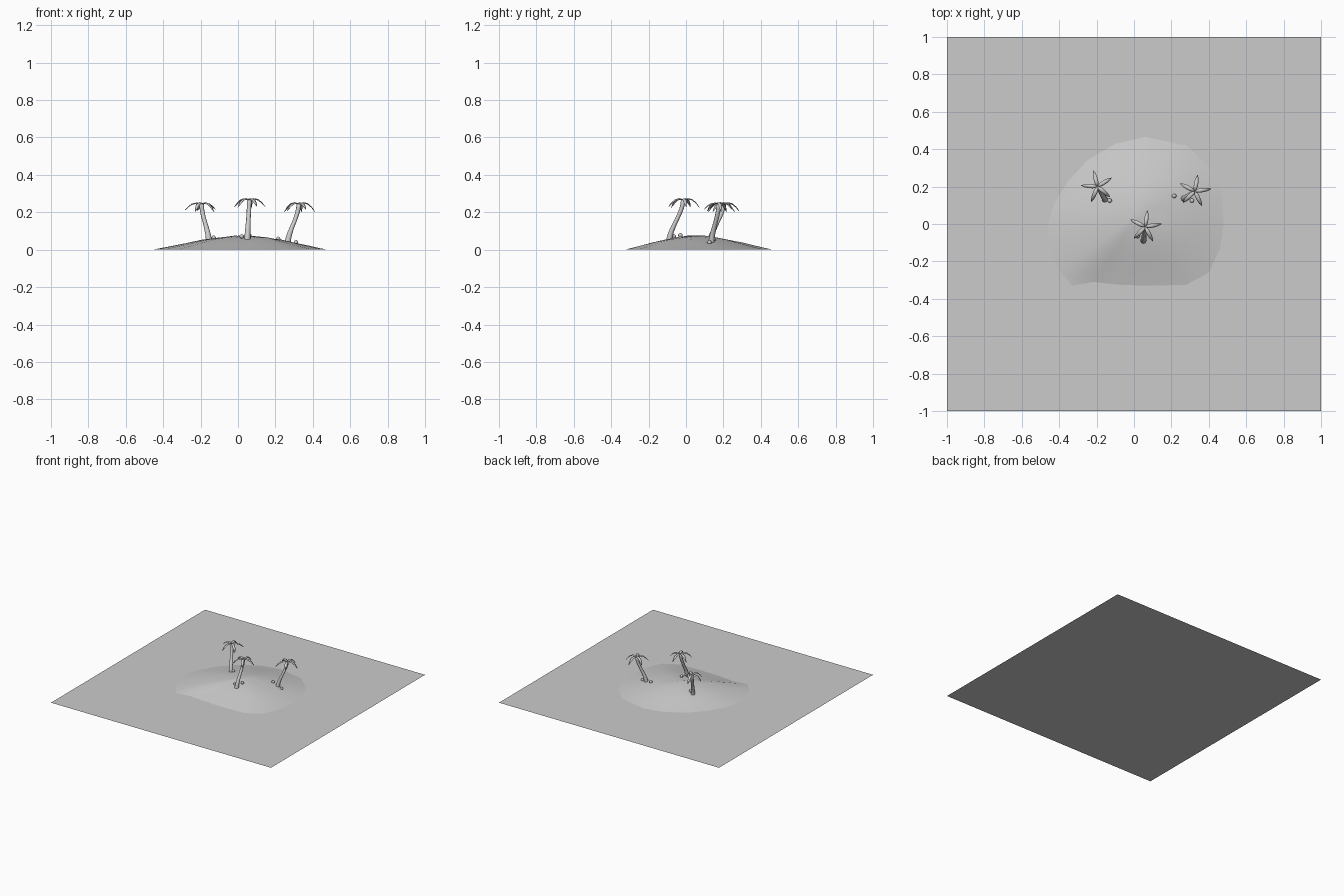
import bpy, bmesh, math, random
from mathutils import Vector

random.seed(4)
cube = bpy.data.objects.get("Cube")
if cube:
    bpy.data.objects.remove(cube, do_unlink=True)

GREY = (0.6, 0.6, 0.6, 1)
grey = bpy.data.materials.new("plain grey")
grey.use_nodes = True
grey.diffuse_color = GREY
grey.node_tree.nodes["Principled BSDF"].inputs["Base Color"].default_value = GREY


def finish(bm, name, smooth=True):
    """Turn a bmesh into a named, grey object."""
    mesh = bpy.data.meshes.new(name)
    bm.to_mesh(mesh)
    bm.free()
    mesh.materials.append(grey)
    for p in mesh.polygons:
        p.use_smooth = smooth
    obj = bpy.data.objects.new(name, mesh)
    bpy.context.collection.objects.link(obj)
    return obj


def loft(bm, rings):
    """Skin a list of closed rings of points and close the last one."""
    loops = [[bm.verts.new(p) for p in ring] for ring in rings]
    for a, b in zip(loops, loops[1:]):
        n = len(a)
        for i in range(n):
            j = (i + 1) % n
            bm.faces.new((a[i], a[j], b[j], b[i]))
    bm.faces.new(loops[-1])


# Flat sea
bm = bmesh.new()
bmesh.ops.create_grid(bm, x_segments=1, y_segments=1, size=1)
finish(bm, "sea", False)

# Island mound: the shoreline shrinks toward the summit
SHORE = [(0.48, 0), (0.47, 0.16), (0.41, 0.3), (0.28, 0.42), (0.06, 0.465),
         (-0.1, 0.43), (-0.25, 0.34), (-0.36, 0.22), (-0.43, 0.1), (-0.46, 0),
         (-0.45, -0.13), (-0.4, -0.25), (-0.33, -0.33), (-0.22, -0.31),
         (-0.08, -0.325), (0.08, -0.33), (0.28, -0.325), (0.4, -0.26),
         (0.46, -0.13)]
SLOPE = [(1, 0), (0.9, 0.009), (0.78, 0.021), (0.62, 0.037), (0.45, 0.053),
         (0.28, 0.066), (0.12, 0.074), (0.03, 0.075)]
SUMMIT = Vector((0.03, 0.05, 0))


def mound_ring(scale, z):
    ring = []
    for x, y in SHORE:
        p = SUMMIT.lerp(Vector((x, y, 0)), scale)
        p.z = z * random.uniform(0.96, 1.02)
        ring.append(p)
    return ring


bm = bmesh.new()
loft(bm, [mound_ring(s, z) for s, z in SLOPE])
finish(bm, "island")


def trunk(name, base, top):
    """Gently S-curved, tapering trunk with a flared foot."""
    bm = bmesh.new()
    rings = []
    steps = 9
    for k in range(steps + 1):
        t = k / steps
        c = base.lerp(top, t)
        lean = t * t * (3 - 2 * t)
        c.x = base.x + (top.x - base.x) * lean
        c.y = base.y + (top.y - base.y) * lean
        r = 0.017 - 0.005 * min(1, 2 * t)
        rings.append([c + Vector((r * math.cos(a), r * math.sin(a), 0))
                      for a in (math.tau * i / 8 for i in range(8))])
    loft(bm, rings)
    finish(bm, name)


# Distance out, height, half width along one drooping leaf
LEAF = [(0, 0, 0.006), (0.025, 0.007, 0.011), (0.05, 0.002, 0.011),
        (0.07, -0.014, 0.008), (0.088, -0.036, 0.001)]


def crown(name, top, turn):
    """Five arching leaves, each folded along its midrib."""
    bm = bmesh.new()
    for i in range(5):
        a = math.radians(turn + i * 72)
        out = Vector((math.cos(a), math.sin(a), 0))
        side = Vector((-out.y, out.x, 0))
        droop = random.uniform(0.8, 1.2)
        rows = []
        for d, h, w in LEAF:
            mid = top + out * d + Vector((0, 0, h * droop))
            fold = Vector((0, 0, -w * 0.45))
            rows.append([bm.verts.new(p) for p in
                         (mid - side * w + fold, mid, mid + side * w + fold)])
        for p, q in zip(rows, rows[1:]):
            for s in range(2):
                bm.faces.new((p[s], q[s], q[s + 1], p[s + 1]))
    obj = finish(bm, name)
    thick = obj.modifiers.new("thickness", "SOLIDIFY")
    thick.thickness = 0.002


def coconut(name, pos):
    bm = bmesh.new()
    bmesh.ops.create_uvsphere(bm, u_segments=10, v_segments=7, radius=0.012)
    bmesh.ops.translate(bm, verts=bm.verts, vec=pos)
    finish(bm, name)


# Each palm: name, trunk foot, trunk top, crown turn, fallen coconuts
PALMS = [
    ("front", (0.05, -0.09, 0.04), (0.06, -0.015, 0.268), 82,
     [(0.02, -0.065, 0.071), (0.06, -0.03, 0.077)]),
    ("right", (-0.155, 0.13, 0.035), (-0.195, 0.2, 0.246), 104,
     [(-0.13, 0.125, 0.064)]),
    ("left", (0.265, 0.135, 0.025), (0.325, 0.175, 0.246), 80,
     [(0.215, 0.15, 0.058), (0.31, 0.125, 0.039)]),
]
for name, foot, top, turn, nuts in PALMS:
    trunk(name + "_palm_trunk", Vector(foot), Vector(top))
    crown(name + "_palm_leaves", Vector(top), turn)
    for i, pos in enumerate(nuts):
        coconut(f"{name}_coconut_{i + 1}", Vector(pos))
